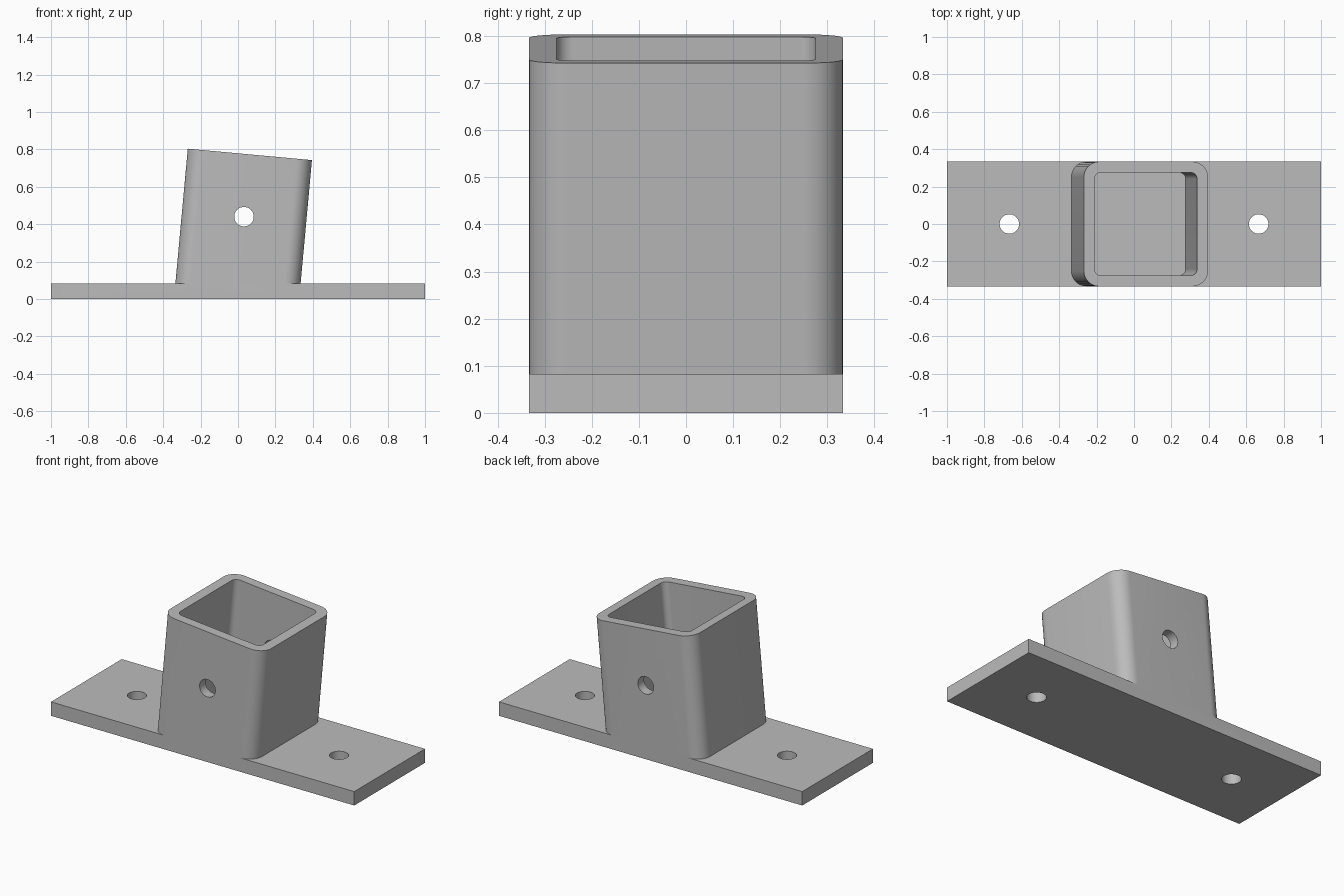
import bpy, bmesh, math
from mathutils import Vector, Matrix

cube = bpy.data.objects.get("Cube")
if cube:
    bpy.data.objects.remove(cube, do_unlink=True)

HALF, PLATE, WALL = 1 / 3, 0.083, 0.058
HOLE_R = 0.052
TILT = math.radians(5.25)
TUBE_LEN = 0.693

grey = bpy.data.materials.new("plain grey")
grey.use_nodes = True
colour = (0.5, 0.5, 0.5, 1)
grey.diffuse_color = colour
grey.node_tree.nodes["Principled BSDF"].inputs["Base Color"].default_value = colour


def finish(name, bm):
    bmesh.ops.recalc_face_normals(bm, faces=bm.faces)
    mesh = bpy.data.meshes.new(name)
    bm.to_mesh(mesh)
    bm.free()
    mesh.materials.append(grey)
    obj = bpy.data.objects.new(name, mesh)
    bpy.context.collection.objects.link(obj)
    return obj


def rounded_square(half, radius, steps=10):
    points = []
    for quarter, (sx, sy) in enumerate([(1, 1), (-1, 1), (-1, -1), (1, -1)]):
        for i in range(steps + 1):
            a = math.pi / 2 * (quarter + i / steps)
            points.append((sx * (half - radius) + radius * math.cos(a),
                           sy * (half - radius) + radius * math.sin(a)))
    return points


def leaning_prism(name, half, radius, floor, length):
    """Rounded square column, leaning to +x, with a level bottom at z = floor."""
    across = Vector((math.cos(TILT), 0, -math.sin(TILT)))
    along = Vector((math.sin(TILT), 0, math.cos(TILT)))
    bm = bmesh.new()
    low, high = [], []
    for u, v in rounded_square(half, radius):
        start = Vector((0, v, PLATE)) + across * u
        low.append(bm.verts.new(start + along * ((floor - start.z) / along.z)))
        high.append(bm.verts.new(start + along * length))
    bm.faces.new(low)
    bm.faces.new(high)
    for i in range(len(low)):
        j = (i + 1) % len(low)
        bm.faces.new((low[i], low[j], high[j], high[i]))
    return finish(name, bm)


def drill(name, location, axis):
    bm = bmesh.new()
    turn = Matrix.Rotation(math.pi / 2, 4, "X") if axis == "Y" else Matrix()
    bmesh.ops.create_cone(bm, cap_ends=True, segments=48, radius1=HOLE_R, radius2=HOLE_R,
                          depth=1, matrix=Matrix.Translation(location) @ turn)
    return finish(name, bm)


# Base plate
bm = bmesh.new()
bmesh.ops.create_cube(bm, size=1, matrix=Matrix.Translation((0, 0, PLATE / 2))
                      @ Matrix.Diagonal((2, 2 * HALF, PLATE, 1)))
bracket = finish("socket_bracket", bm)

# Leaning tube, its cavity, and the bolt holes
steps = [
    (leaning_prism("tube_body", HALF, 0.083, PLATE / 2, TUBE_LEN), "UNION"),
    (leaning_prism("tube_cavity", HALF - WALL, 0.035, PLATE, TUBE_LEN + 0.1), "DIFFERENCE"),
    (drill("tube_bolt_hole", (0.032, 0, 0.44), "Y"), "DIFFERENCE"),
    (drill("plate_hole_left", (2 / 3, 0, 0), "Z"), "DIFFERENCE"),
    (drill("plate_hole_right", (-2 / 3, 0, 0), "Z"), "DIFFERENCE"),
]
bpy.ops.object.select_all(action="DESELECT")
bracket.select_set(True)
bpy.context.view_layer.objects.active = bracket
for tool, operation in steps:
    mod = bracket.modifiers.new(tool.name, "BOOLEAN")
    mod.object, mod.operation, mod.solver = tool, operation, "EXACT"
    bpy.ops.object.modifier_apply(modifier=mod.name)
    bpy.data.objects.remove(tool, do_unlink=True)

bpy.ops.object.shade_smooth_by_angle(angle=math.radians(30))
